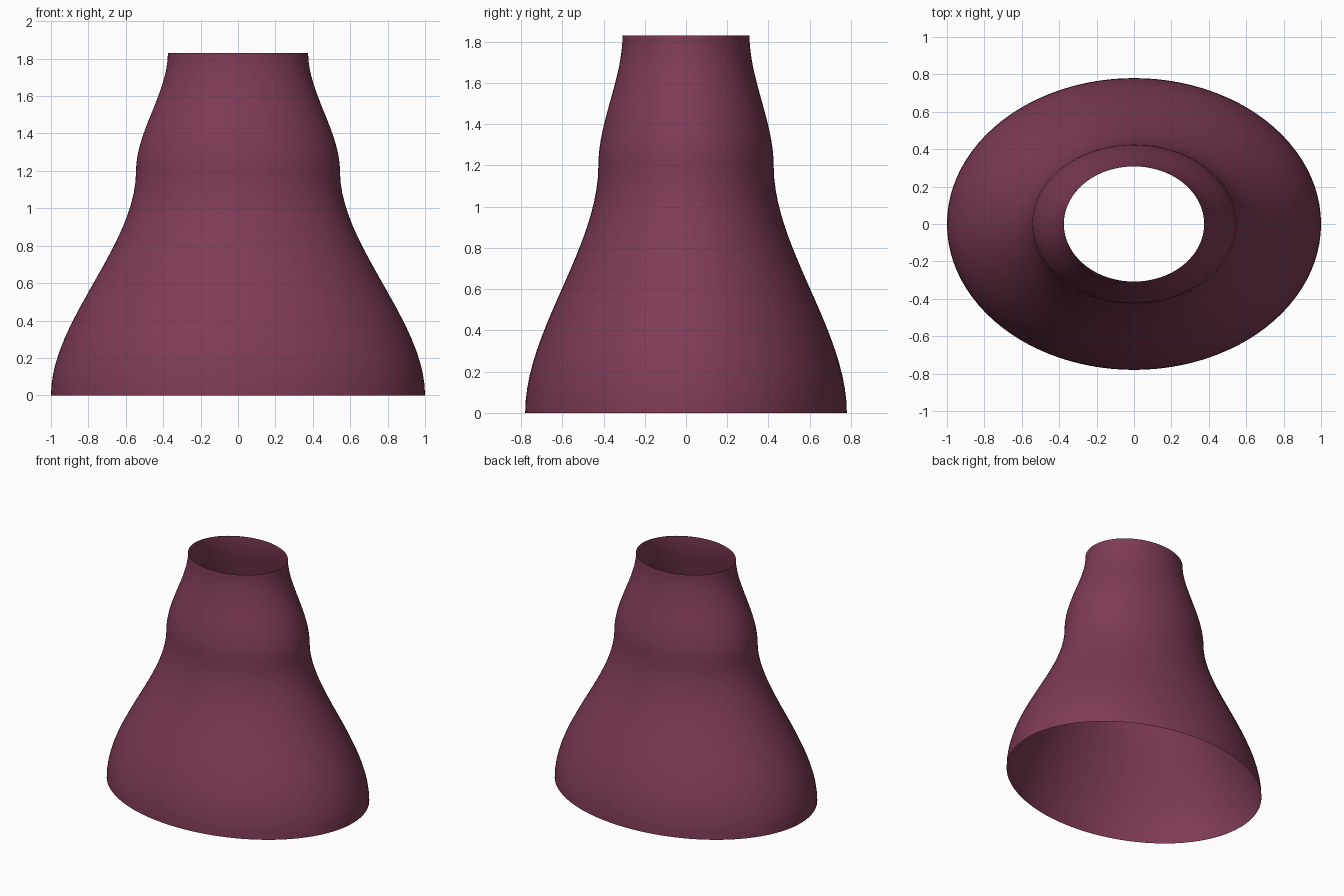
import bpy
import bmesh
import math

cube = bpy.data.objects.get("Cube")
if cube:
    bpy.data.objects.remove(cube, do_unlink=True)

SIDES = 96
STEPS = 20

# Key ellipses: height, half width, half depth
KEYS = [(0, 1.0, 0.78), (1.2, 0.545, 0.425), (1.83, 0.375, 0.308)]


def ease(a, b, t):
    return a + (b - a) * t * t * (3 - 2 * t)


# Elliptical sections eased between the keys
sections = [KEYS[0]]
for (z0, x0, y0), (z1, x1, y1) in zip(KEYS, KEYS[1:]):
    for i in range(1, STEPS + 1):
        t = i / STEPS
        sections.append((z0 + (z1 - z0) * t, ease(x0, x1, t), ease(y0, y1, t)))

# Open flared shell lofted through the sections
bm = bmesh.new()
rings = []
for z, rx, ry in sections:
    angles = [math.tau * k / SIDES for k in range(SIDES)]
    rings.append([bm.verts.new((rx * math.cos(a), ry * math.sin(a), z)) for a in angles])
for low, high in zip(rings, rings[1:]):
    for k in range(SIDES):
        n = (k + 1) % SIDES
        bm.faces.new((low[k], low[n], high[n], high[k])).smooth = True

mesh = bpy.data.meshes.new("flared_shell")
bm.to_mesh(mesh)
bm.free()
shell = bpy.data.objects.new("flared_shell", mesh)
bpy.context.collection.objects.link(shell)

# Plum colour
plum = bpy.data.materials.new("plum")
plum.use_nodes = True
colour = (0.21, 0.043, 0.095, 1)
plum.diffuse_color = colour
plum.node_tree.nodes["Principled BSDF"].inputs["Base Color"].default_value = colour
mesh.materials.append(plum)
